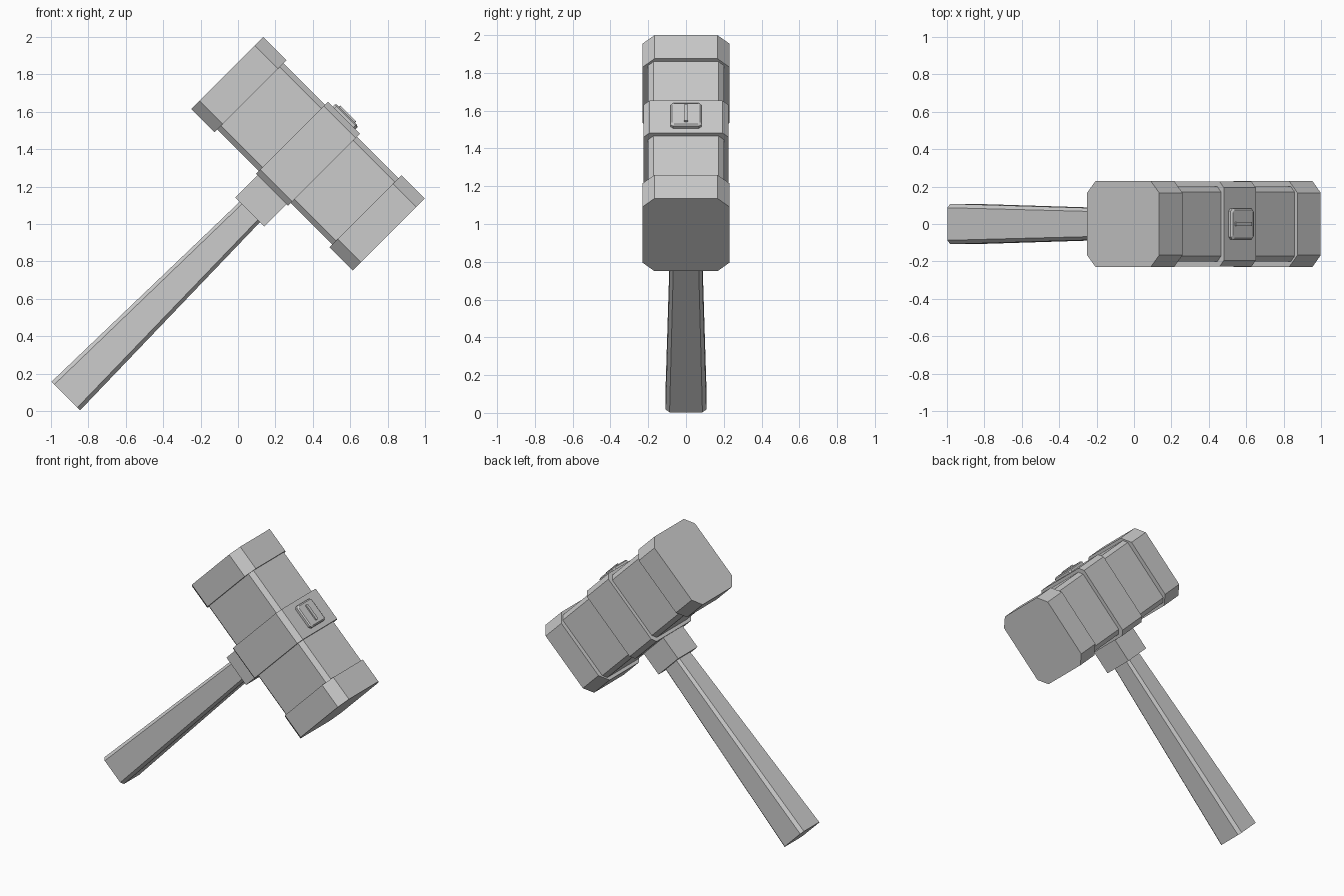
import bpy, bmesh, math
from mathutils import Matrix

cube = bpy.data.objects.get("Cube")
if cube:
    bpy.data.objects.remove(cube, do_unlink=True)

# The mallet is built upright around its head centre, then leaned over
LEAN = Matrix.Translation((0.374, 0, 1.375)) @ Matrix.Rotation(math.radians(45), 4, 'Y')

grey = bpy.data.materials.new("plain_grey")
grey.use_nodes = True
colour = (0.6, 0.6, 0.6, 1)
grey.diffuse_color = colour
grey.node_tree.nodes["Principled BSDF"].inputs["Base Color"].default_value = colour


def outline(a, b, cut):
    """Rectangle of half sizes a, b with its corners cut off."""
    if cut == 0:
        return [(a, b), (-a, b), (-a, -b), (a, -b)]
    return [(a, b - cut), (a - cut, b), (cut - a, b), (-a, b - cut),
            (-a, cut - b), (cut - a, -b), (a - cut, -b), (a, cut - b)]


def loft(name, axis, sections):
    """Join sections (position, half a, half b, corner cut) along X or Z.
    Along X: a is depth, b is height. Along Z: a is width, b is depth."""
    bm = bmesh.new()
    rings = []
    for pos, a, b, cut in sections:
        pts = outline(a, b, cut)
        rings.append([bm.verts.new((pos, p, q) if axis == 'X' else (p, q, pos))
                      for p, q in pts])
    n = len(rings[0])
    for low, high in zip(rings, rings[1:]):
        for i in range(n):
            j = (i + 1) % n
            bm.faces.new((low[i], low[j], high[j], high[i]))
    bm.faces.new(rings[0][::-1])
    bm.faces.new(rings[-1])
    bmesh.ops.recalc_face_normals(bm, faces=bm.faces)
    bm.transform(LEAN)
    mesh = bpy.data.meshes.new(name)
    bm.to_mesh(mesh)
    bm.free()
    mesh.materials.append(grey)
    obj = bpy.data.objects.new(name, mesh)
    bpy.context.collection.objects.link(obj)
    return obj


# Head: core, end caps and centre band
loft("head_core", 'X', [(-0.5, 0.2, 0.25, 0.028), (0.5, 0.2, 0.25, 0.028)])
for name, side in (("upper_end_cap", -1), ("lower_end_cap", 1)):
    loft(name, 'X', [(side * x, 0.23, 0.272, 0.063) for x in (0.435, 0.611)])
loft("centre_band", 'X', [(x, 0.226, 0.272, 0.032) for x in (-0.121, 0.121)])

# Handle with a square collar under the head
loft("handle", 'Z', [(-1.832, 0.108, 0.108, 0.021), (-0.4, 0.076, 0.077, 0.017)])
loft("collar", 'Z', [(-0.44, 0.11, 0.11, 0), (-0.24, 0.11, 0.11, 0)])

# Buckle on top of the band: rounded plate, bevelled rim, narrow tongue
loft("buckle_plate", 'Z', [(0.26, 0.086, 0.083, 0.014), (0.288, 0.086, 0.083, 0.014),
                           (0.295, 0.077, 0.074, 0.012)])
loft("buckle_tongue", 'Z', [(0.28, 0.06, 0.011, 0.003), (0.304, 0.06, 0.011, 0.003)])
